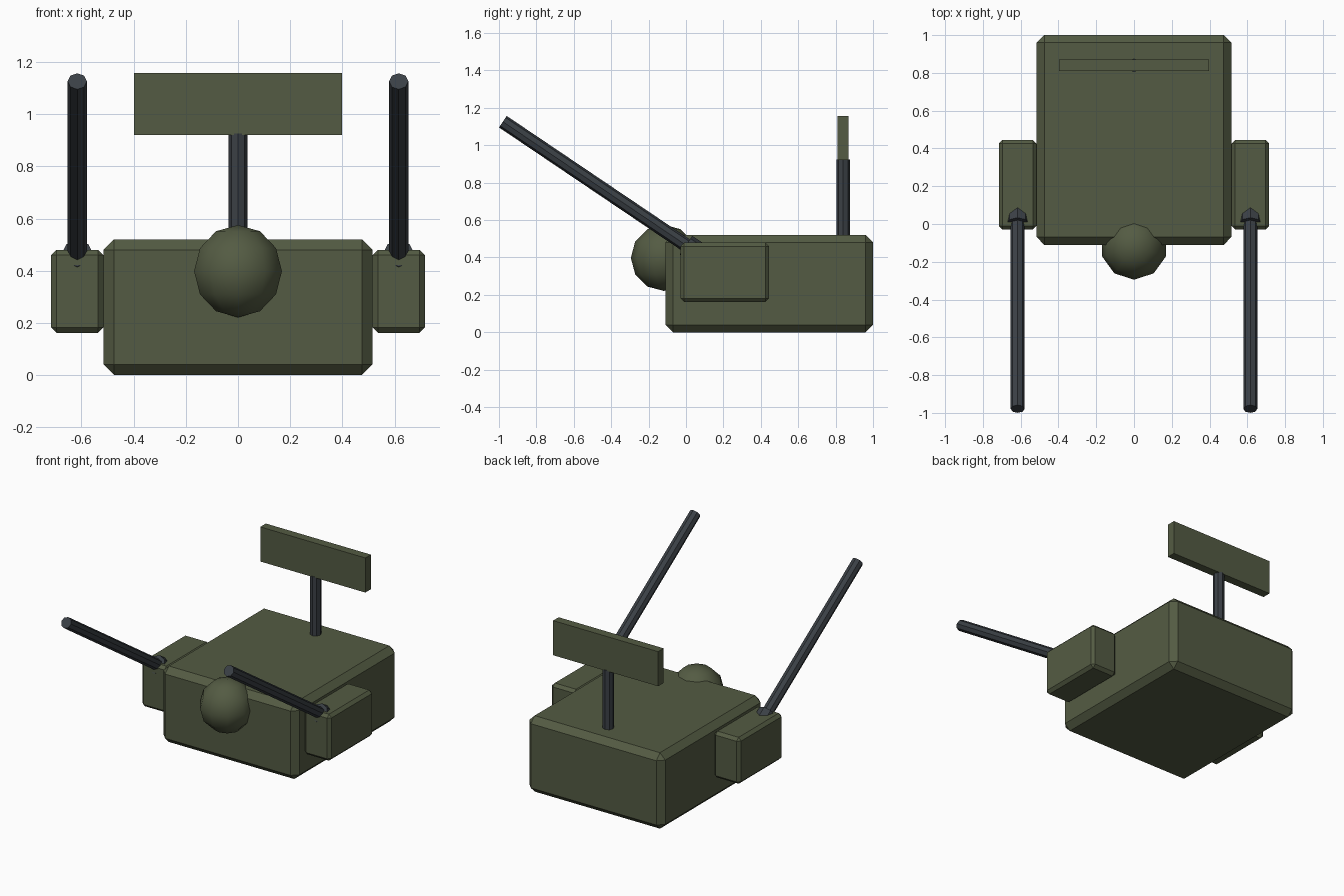
import bpy
import math
from mathutils import Vector

if "Cube" in bpy.data.objects:
    bpy.data.objects.remove(bpy.data.objects["Cube"])


def material(name, rgb):
    m = bpy.data.materials.new(name)
    m.diffuse_color = (*rgb, 1)
    m.use_nodes = True
    m.node_tree.nodes["Principled BSDF"].inputs["Base Color"].default_value = m.diffuse_color
    return m


OLIVE = material("olive_green", (0.088, 0.105, 0.056))
STEEL = material("dark_steel", (0.043, 0.051, 0.060))


def finish(name, mat):
    ob = bpy.context.object
    ob.name = name
    ob.data.materials.append(mat)
    return ob


def box(name, lo, hi, mat, bevel=0):
    lo, hi = Vector(lo), Vector(hi)
    bpy.ops.mesh.primitive_cube_add(size=1, location=(lo + hi) / 2)
    ob = finish(name, mat)
    ob.scale = hi - lo
    bpy.ops.object.transform_apply(location=False, rotation=False, scale=True)
    if bevel:
        mod = ob.modifiers.new("chamfer", 'BEVEL')
        mod.width = bevel
        mod.segments = 1
    return ob


def rod(name, start, end, radius, mat):
    # eight-sided rod between two points lying in one x plane
    start, end = Vector(start), Vector(end)
    d = end - start
    bpy.ops.mesh.primitive_cylinder_add(
        vertices=8, radius=radius, depth=d.length, location=(start + end) / 2,
        rotation=(math.atan2(-d.y, d.z), 0, 0))
    return finish(name, mat)


# Main turret body
box("turret_body", (-0.515, -0.11, 0), (0.515, 1.0, 0.52), OLIVE, 0.04)

# Round sensor on the front
bpy.ops.mesh.primitive_uv_sphere_add(segments=10, ring_count=6, radius=0.177,
                                     location=(0, -0.118, 0.398))
finish("front_dome", OLIVE)
bpy.ops.object.shade_smooth()

# Side pods, each with a raised barrel and its collar
for side, s in (("left", -1), ("right", 1)):
    x = 0.616 * s
    box(side + "_pod", (x - 0.1, -0.03, 0.162), (x + 0.1, 0.445, 0.48), OLIVE, 0.02)
    rod(side + "_barrel", (x, 0.0, 0.466), (x, -0.979, 1.126), 0.037, STEEL)
    rod(side + "_collar", (x, 0.1, 0.399), (x, 0.0, 0.466), 0.06, STEEL)

# Rear mast and flat antenna panel
rod("mast", (0, 0.84, 0.5), (0, 0.84, 0.925), 0.036, STEEL)
box("antenna_panel", (-0.398, 0.81, 0.92), (0.398, 0.87, 1.157), OLIVE)
